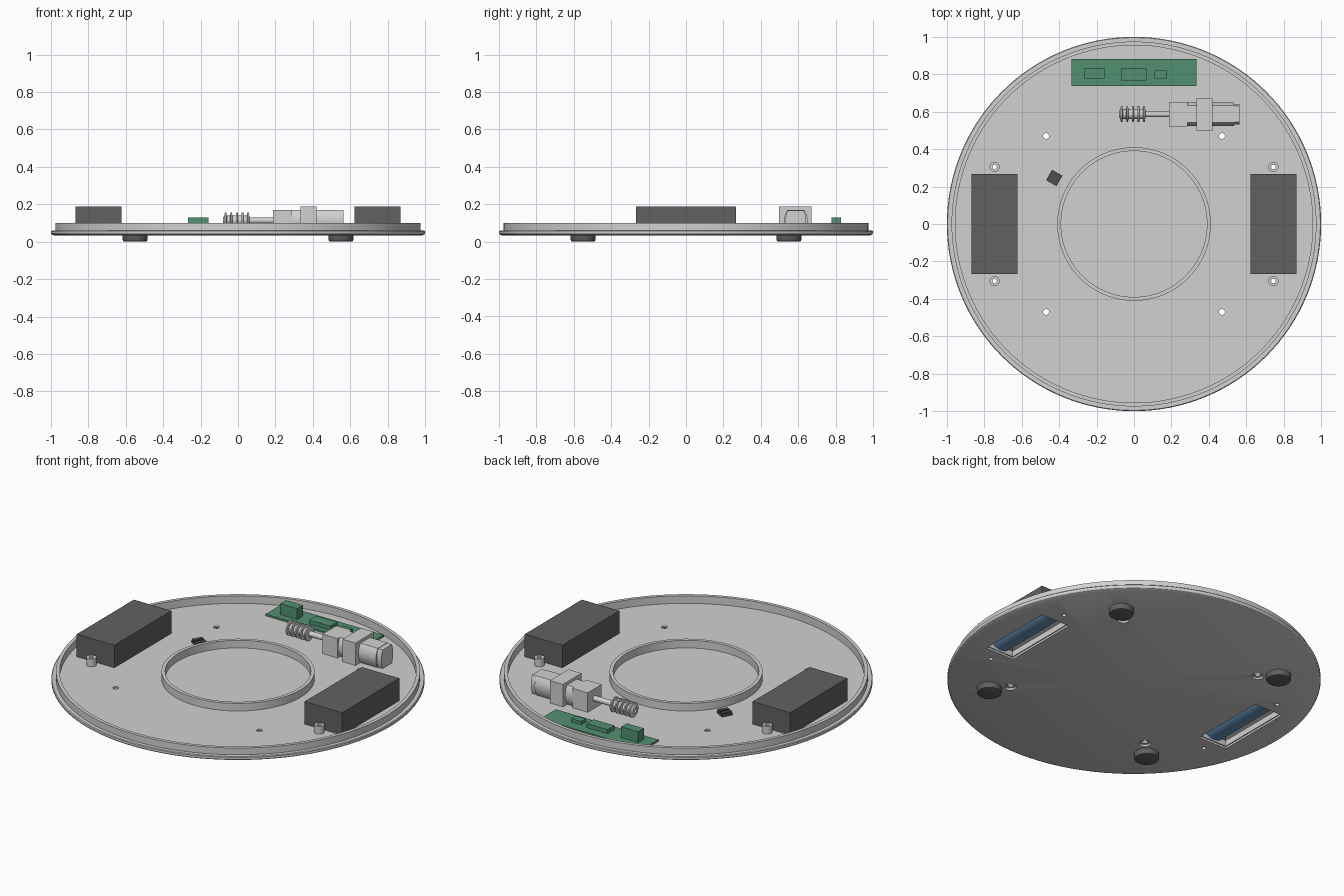
import bpy, bmesh, math
from mathutils import Matrix

if "Cube" in bpy.data.objects:
    bpy.data.objects.remove(bpy.data.objects["Cube"])


def mat(name, r, g, b):
    m = bpy.data.materials.new(name)
    m.diffuse_color = (r, g, b, 1)
    m.use_nodes = True
    m.node_tree.nodes["Principled BSDF"].inputs["Base Color"].default_value = m.diffuse_color
    return m


GREY = mat("light_grey", 0.64, 0.64, 0.64)
DARK = mat("dark_grey", 0.12, 0.12, 0.12)
BLACK = mat("black", 0.075, 0.075, 0.075)
GREEN = mat("board_green", 0.085, 0.28, 0.165)
BLUE = mat("battery_blue", 0.14, 0.30, 0.50)


def shade(ob):
    bpy.ops.object.select_all(action='DESELECT')
    ob.select_set(True)
    bpy.context.view_layer.objects.active = ob
    bpy.ops.object.shade_smooth_by_angle(angle=math.radians(30))


def finish(name, bm, material, smooth=True):
    bmesh.ops.recalc_face_normals(bm, faces=bm.faces)
    me = bpy.data.meshes.new(name)
    bm.to_mesh(me)
    bm.free()
    ob = bpy.data.objects.new(name, me)
    bpy.context.collection.objects.link(ob)
    if material:
        me.materials.append(material)
    if smooth:
        shade(ob)
    return ob


def add_box(bm, x0, x1, y0, y1, z0, z1):
    m = Matrix.Translation(((x0 + x1) / 2, (y0 + y1) / 2, (z0 + z1) / 2))
    m = m @ Matrix.Diagonal((x1 - x0, y1 - y0, z1 - z0, 1))
    bmesh.ops.create_cube(bm, size=1, matrix=m)


def box(name, dims, material):
    bm = bmesh.new()
    add_box(bm, *dims)
    return finish(name, bm, material, False)


def add_lathe(bm, profile, n=48, m=Matrix()):
    """Revolve a closed (radius, height) outline; radius 0 closes at the axis."""
    rings = []
    for r, z in profile:
        if r == 0:
            rings.append([bm.verts.new(m @ Matrix.Translation((0, 0, z)).translation)] * n)
        else:
            rings.append([bm.verts.new((m @ Matrix.Translation(
                (r * math.cos(2 * math.pi * i / n), r * math.sin(2 * math.pi * i / n), z))).translation)
                for i in range(n)])
    for a, b in zip(rings, rings[1:] + rings[:1]):
        for i in range(n):
            j = (i + 1) % n
            vs = list(dict.fromkeys((a[i], a[j], b[j], b[i])))
            if len(vs) > 2:
                bm.faces.new(vs)


def lathe(name, profile, material, n=48, m=Matrix()):
    bm = bmesh.new()
    add_lathe(bm, profile, n, m)
    return finish(name, bm, material)


def cut(ob, bm):
    """Subtract the shapes gathered in bm from ob."""
    cutter = finish("cutter", bm, None, False)
    cutter.hide_render = True
    mod = ob.modifiers.new("cut", 'BOOLEAN')
    mod.operation, mod.solver, mod.object = 'DIFFERENCE', 'EXACT', cutter
    bpy.context.view_layer.objects.active = ob
    bpy.ops.object.modifier_apply(modifier=mod.name)
    bpy.data.objects.remove(cutter)
    shade(ob)


CORNERS = [(sx, sy) for sx in (-1, 1) for sy in (-1, 1)]
BX, BOSS_Y, SCREW, FOOT = 0.745, 0.305, 0.47, 0.55


def openings(holes, half_x, half_y, top):
    bm = bmesh.new()
    for sx, sy in CORNERS:
        for x, y, r in holes:
            add_lathe(bm, [(0, 0), (r, 0), (r, top), (0, top)], 32, Matrix.Translation((sx * x, sy * y, 0)))
    for sx in (-1, 1):
        add_box(bm, sx * BX - half_x, sx * BX + half_x, -half_y, half_y, 0, top)
    return bm


# Round tray with raised outer wall and inner ring
tray = lathe("tray", [(0, 0.034), (0.985, 0.034), (0.996, 0.039), (1.0, 0.0455), (1.0, 0.056), (0.996, 0.06),
                      (0.975, 0.06), (0.975, 0.1), (0.955, 0.1), (0.955, 0.055), (0.41, 0.055), (0.41, 0.1),
                      (0.39, 0.1), (0.39, 0.055), (0, 0.055)], GREY, 128)
# Through holes, then shallow counterbores from below
cut(tray, openings([(SCREW, SCREW, 0.016), (BX, BOSS_Y, 0.012)], 0.087, 0.227, 0.3))
cut(tray, openings([(SCREW, SCREW, 0.031)], 0.093, 0.233, 0.0455))

# Rubber feet and screw bosses
for sx, sy in CORNERS:
    lathe("foot", [(0, 0), (0.055, 0), (0.063, 0.003), (0.067, 0.011), (0.067, 0.036), (0, 0.036)],
          DARK, 40, Matrix.Translation((sx * FOOT, sy * FOOT, 0)))
    lathe("screw_boss", [(0.012, 0.05), (0.027, 0.05), (0.027, 0.1), (0.012, 0.1)],
          GREY, 32, Matrix.Translation((sx * BX, sy * BOSS_Y, 0)))

# Battery housings, open underneath, each with a slot collar and a battery
for sx in (-1, 1):
    c = sx * BX
    housing = box("battery_housing", (c - 0.123, c + 0.123, -0.267, 0.267, 0.055, 0.188), DARK)
    bm = bmesh.new()
    add_box(bm, c - 0.11, c + 0.11, -0.255, 0.255, 0.04, 0.183)
    cut(housing, bm)
    collar = box("slot_collar", (c - 0.1, c + 0.1, -0.24, 0.24, 0.054, 0.08), GREY)
    bm = bmesh.new()
    add_box(bm, c - 0.087, c + 0.087, -0.227, 0.227, 0.04, 0.1)
    cut(collar, bm)
    lathe("battery", [(0, -0.224), (0.076, -0.224), (0.076, 0.224), (0, 0.224)], BLUE, 48,
          Matrix.Translation((c, 0, 0.118)) @ Matrix.Rotation(math.pi / 2, 4, 'X') @ Matrix.Diagonal((1, 0.85, 1, 1)))

# Circuit board and its components
box("circuit_board", (-0.335, 0.335, 0.737, 0.883, 0.052, 0.066), GREEN)
for name, dims in (("tall_connector", (-0.268, -0.157, 0.777, 0.83, 0.066, 0.13)),
                   ("main_chip", (-0.07, 0.067, 0.767, 0.832, 0.066, 0.09)),
                   ("small_chip", (0.11, 0.175, 0.777, 0.82, 0.066, 0.086))):
    box(name, dims, GREEN)

# Worm gear on its shaft
AXIS_Y, AXIS_Z = 0.587, 0.113
along_x = Matrix.Translation((0, AXIS_Y, AXIS_Z)) @ Matrix.Rotation(math.pi / 2, 4, 'Y')
lathe("motor_shaft", [(0, -0.07), (0.016, -0.07), (0.016, 0.2), (0, 0.2)], GREY, 24, along_x)
worm = [(0.016, -0.08)]
for i in range(5):
    x = -0.066 + i * 0.03
    worm += [(0.027, x - 0.006), (0.043, x - 0.004), (0.043, x + 0.004), (0.027, x + 0.006)]
worm.append((0.016, 0.062))
lathe("worm_gear", worm, GREY, 32, along_x)

# Gearbox and mounting bracket
box("gearbox", (0.187, 0.287, 0.52, 0.651, 0.055, 0.17), GREY)
box("motor_bracket", (0.335, 0.42, 0.498, 0.671, 0.055, 0.188), GREY)


# Motor: flat top and bottom with bulging sides
def motor(name, x0, x1, flat, bulge, half_z):
    side = [(flat + bulge * (1 - t * t), half_z * t) for t in (i / 6 for i in range(-6, 7))]
    pts = side + [(-y, -z) for y, z in side]
    bm = bmesh.new()
    a = [bm.verts.new((x0, AXIS_Y + y, AXIS_Z + z)) for y, z in pts]
    b = [bm.verts.new((x1, AXIS_Y + y, AXIS_Z + z)) for y, z in pts]
    bm.faces.new(a)
    bm.faces.new(b)
    for i in range(len(pts)):
        j = (i + 1) % len(pts)
        bm.faces.new((a[i], a[j], b[j], b[i]))
    return finish(name, bm, GREY)


motor("motor_body", 0.287, 0.535, 0.045, 0.018, 0.057)
motor("motor_end_cap", 0.535, 0.565, 0.043, 0.012, 0.055)

# Small sensor turned on the floor, with two raised pads
turn = Matrix.Translation((-0.426, 0.246, 0)) @ Matrix.Rotation(math.radians(-30), 4, 'Z')
bm = bmesh.new()
add_box(bm, -0.032, 0.032, -0.032, 0.032, 0.053, 0.068)
for s in (-1, 1):
    add_box(bm, s * 0.018 - 0.012, s * 0.018 + 0.012, -0.03, 0.03, 0.066, 0.076)
bm.transform(turn)
finish("sensor", bm, BLACK, False)
